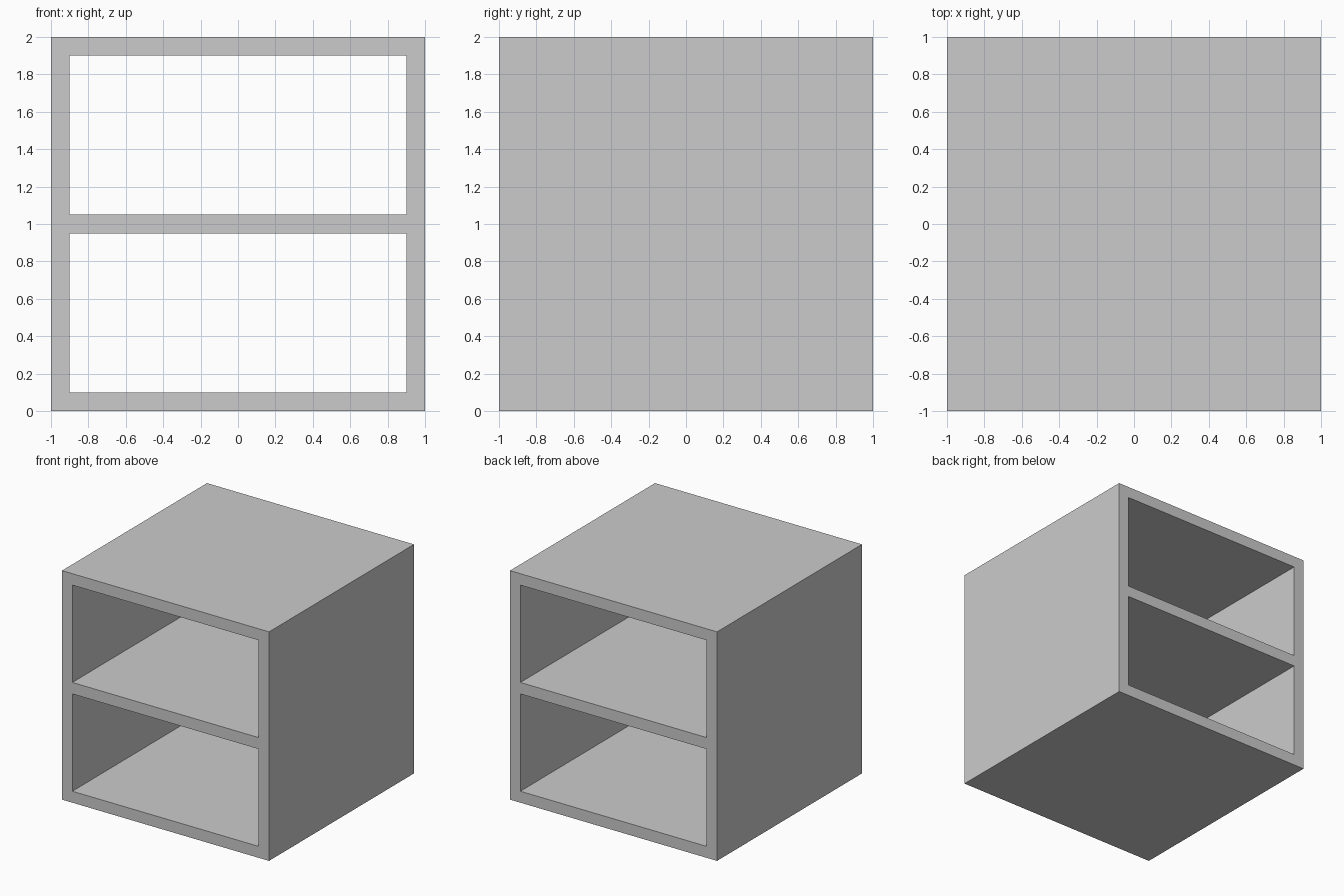
import bpy, bmesh

if "Cube" in bpy.data.objects:
    bpy.data.objects.remove(bpy.data.objects["Cube"])

# Panel boundaries across the front: side walls, and base / shelf / top
XS = [-1.0, -0.9, 0.9, 1.0]
ZS = [0.0, 0.1, 0.95, 1.05, 1.9, 2.0]
OPENINGS = {(1, 1), (1, 3)}

# Front profile as a grid of cells, leaving the two compartments open
bm = bmesh.new()
grid = [[bm.verts.new((x, 0, z)) for z in ZS] for x in XS]
for i in range(len(XS) - 1):
    for j in range(len(ZS) - 1):
        if (i, j) not in OPENINGS:
            bm.faces.new((grid[i][j], grid[i + 1][j],
                          grid[i + 1][j + 1], grid[i][j + 1]))
mesh = bpy.data.meshes.new("shelf_unit")
bm.to_mesh(mesh)
bm.free()

# Shelf unit: profile thickened to full depth, open front and back
shelf_unit = bpy.data.objects.new("shelf_unit", mesh)
bpy.context.collection.objects.link(shelf_unit)
depth = shelf_unit.modifiers.new("depth", 'SOLIDIFY')
depth.thickness = 2.0
depth.offset = 0.0
